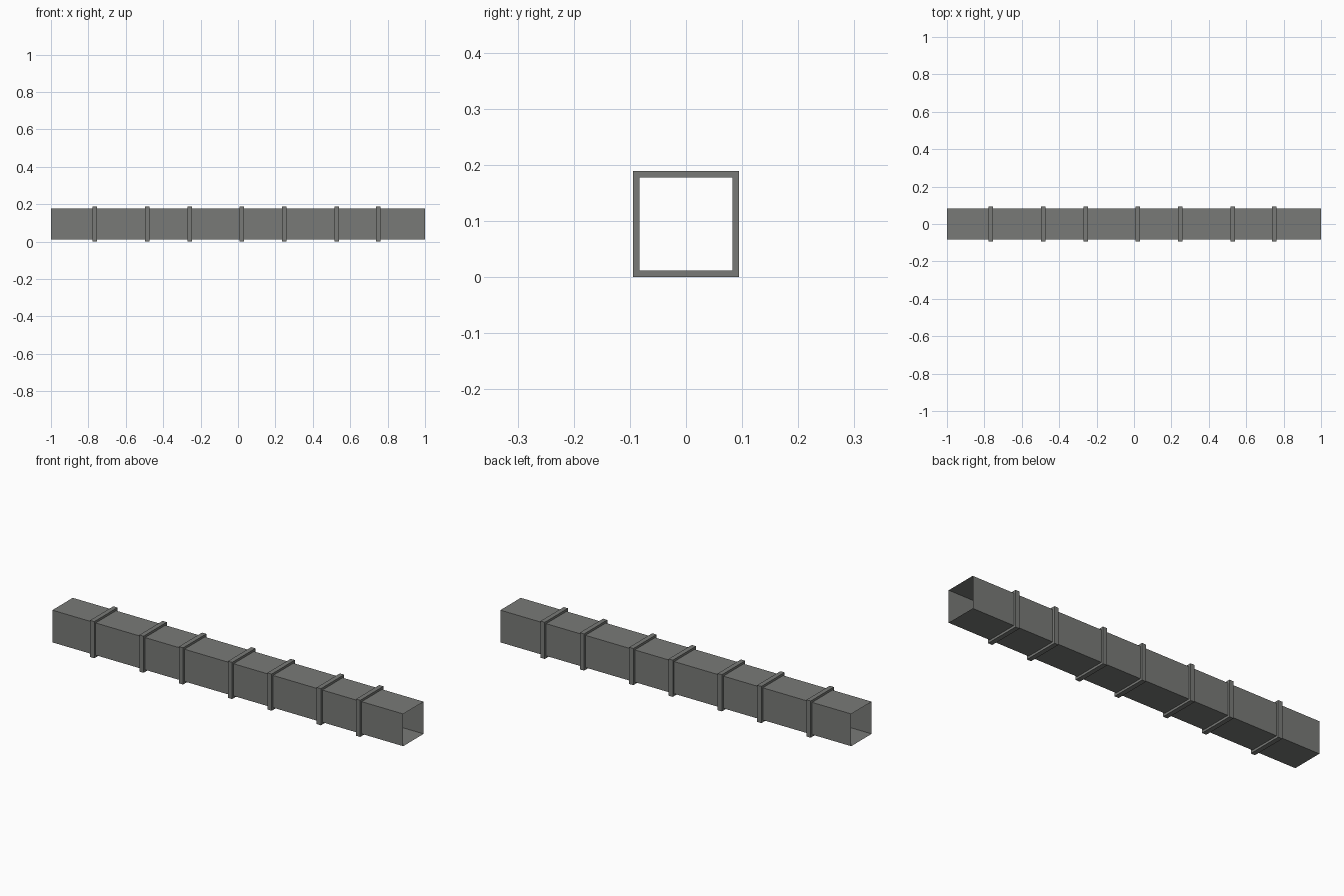
import bpy, bmesh

if "Cube" in bpy.data.objects:
    bpy.data.objects.remove(bpy.data.objects["Cube"])

DUCT = 0.166      # side of the square duct
FLANGE = 0.189    # outer side of the joint collars
ZC = FLANGE / 2   # centre height

metal = bpy.data.materials.new("galvanised grey")
metal.diffuse_color = (0.19, 0.195, 0.185, 1)
metal.use_nodes = True
metal.node_tree.nodes["Principled BSDF"].inputs["Base Color"].default_value = metal.diffuse_color


def square(bm, x, side):
    h = side / 2
    return [bm.verts.new((x, y, ZC + z)) for y, z in ((-h, -h), (h, -h), (h, h), (-h, h))]


def bridge(bm, a, b):
    for i in range(4):
        j = (i + 1) % 4
        bm.faces.new((a[i], a[j], b[j], b[i]))


def finish(bm, name):
    mesh = bpy.data.meshes.new(name)
    bm.to_mesh(mesh)
    bm.free()
    mesh.materials.append(metal)
    bpy.context.collection.objects.link(bpy.data.objects.new(name, mesh))


# open-ended sheet duct
bm = bmesh.new()
bridge(bm, square(bm, -1, DUCT), square(bm, 1, DUCT))
for f in bm.faces:
    c = f.calc_center_median()
    c.x, c.z = 0, c.z - ZC
    f.normal_update()
    if f.normal.dot(c) < 0:
        f.normal_flip()
finish(bm, "duct")

# square collars around the duct
W = 0.024
for n, x in enumerate((-0.765, -0.484, -0.259, 0.021, 0.246, 0.527, 0.751), 1):
    bm = bmesh.new()
    a, b = square(bm, x - W / 2, FLANGE), square(bm, x + W / 2, FLANGE)
    c, d = square(bm, x + W / 2, DUCT), square(bm, x - W / 2, DUCT)
    for p, q in ((a, b), (b, c), (d, a)):
        bridge(bm, p, q)
    bmesh.ops.recalc_face_normals(bm, faces=bm.faces)
    # an open ring: make sure the outer faces point outward
    top = max(bm.faces, key=lambda f: f.calc_center_median().z)
    if top.normal.z < 0:
        bmesh.ops.reverse_faces(bm, faces=bm.faces)
    finish(bm, f"collar_{n}")
